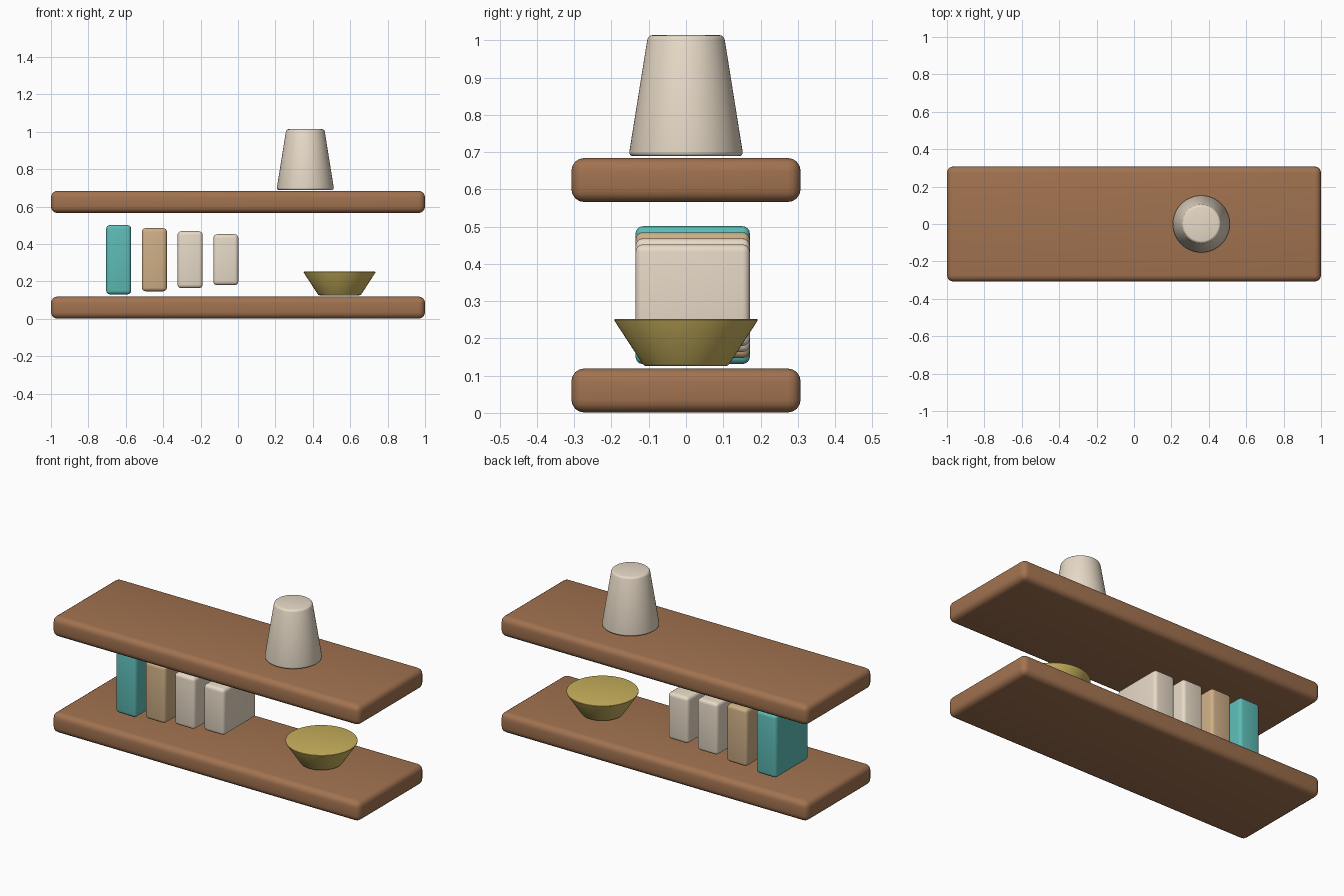
import bpy
import math

if "Cube" in bpy.data.objects:
    bpy.data.objects.remove(bpy.data.objects["Cube"])


def material(name, rgb):
    m = bpy.data.materials.new(name)
    m.diffuse_color = (*rgb, 1)
    m.use_nodes = True
    m.node_tree.nodes["Principled BSDF"].inputs["Base Color"].default_value = m.diffuse_color
    return m


WOOD = material("wood", (0.36, 0.17, 0.08))
TEAL = material("teal", (0.11, 0.50, 0.47))
TAN = material("tan", (0.62, 0.43, 0.24))
CREAM = material("cream", (0.80, 0.70, 0.57))
BRASS = material("brass", (0.58, 0.44, 0.11))


def finish(name, mat, bevel, segments):
    o = bpy.context.object
    o.name = o.data.name = name
    o.data.materials.append(mat)
    b = o.modifiers.new("bevel", "BEVEL")
    b.width = bevel
    b.segments = segments
    b.limit_method = "ANGLE"
    b.angle_limit = math.radians(35)
    bpy.ops.object.modifier_apply(modifier=b.name)
    bpy.ops.object.shade_smooth_by_angle(angle=math.radians(35))


def box(name, center, size, mat, bevel, segments=4):
    bpy.ops.mesh.primitive_cube_add(size=1, location=center)
    bpy.context.object.scale = size
    bpy.ops.object.transform_apply(location=False, rotation=False, scale=True)
    finish(name, mat, bevel, segments)


def cone(name, x, z0, z1, r0, r1, mat, bevel):
    bpy.ops.mesh.primitive_cone_add(vertices=64, radius1=r0, radius2=r1,
                                    depth=z1 - z0, location=(x, 0, (z0 + z1) / 2))
    finish(name, mat, bevel, 3)


# Two thick rounded shelf boards
box("lower_shelf", (0, 0, 0.06), (2, 0.615, 0.118), WOOD, 0.034)
box("upper_shelf", (0, 0, 0.625), (2, 0.615, 0.118), WOOD, 0.034)

# Row of books stepping down in height about a common centre
for i, mat in enumerate((TEAL, TAN, CREAM, CREAM)):
    box(f"book_{i + 1}", (-0.638 + 0.191 * i, 0.018, 0.316),
        (0.134, 0.307, 0.37 - 0.0325 * i), mat, 0.02)

# Flared dish on the lower shelf
cone("bowl", 0.543, 0.126, 0.252, 0.113, 0.195, BRASS, 0.006)

# Tapered vase on the upper shelf
cone("tapered_vase", 0.36, 0.689, 1.014, 0.154, 0.102, CREAM, 0.012)
